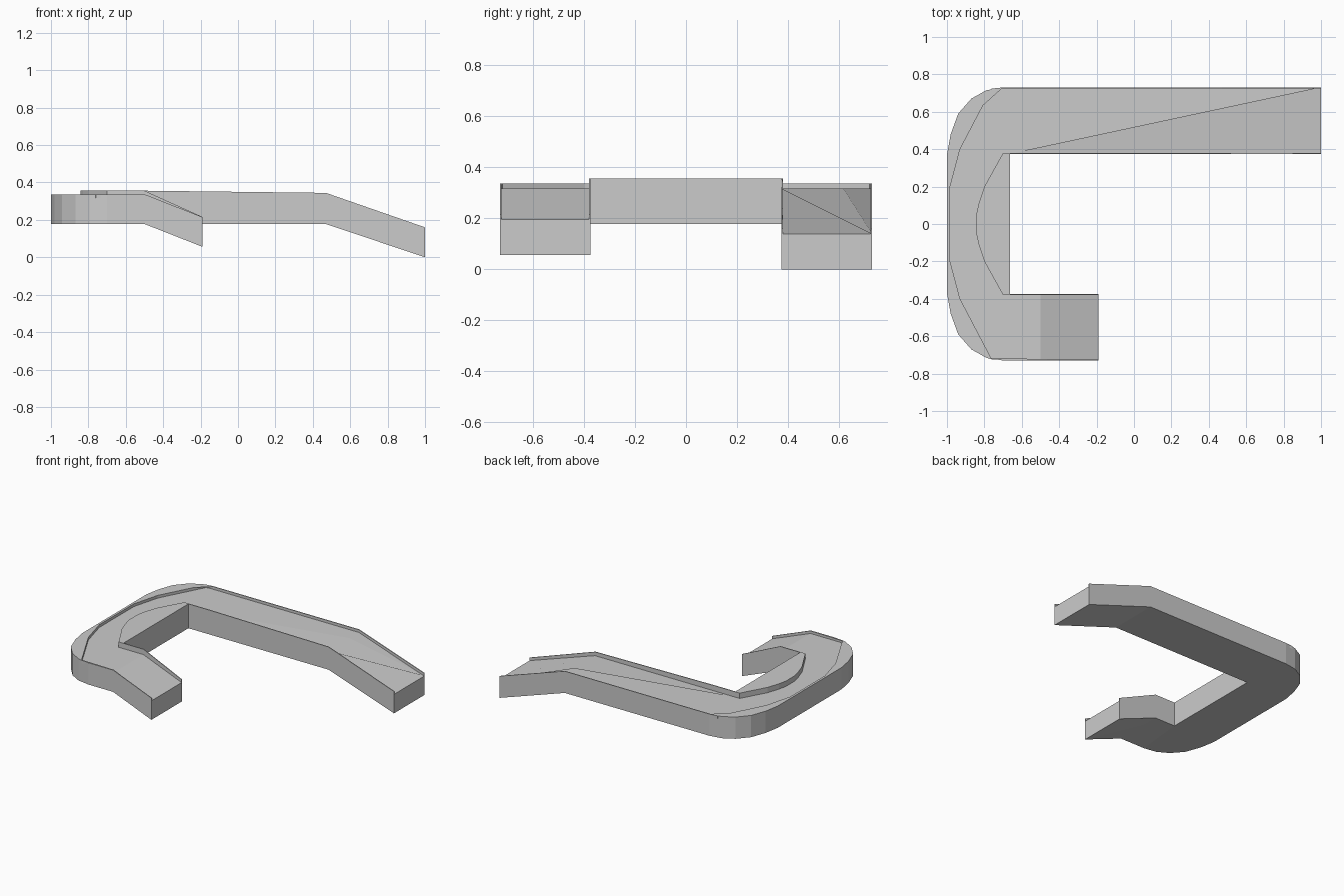
import bpy, bmesh, math

if "Cube" in bpy.data.objects:
    bpy.data.objects.remove(bpy.data.objects["Cube"])

BEND_LONG, END_LONG = 0.47, 1.0
BEND_SHORT, END_SHORT = -0.5, -0.19
IN, OUT, T = 0.374, 0.73, 0.006   # inner edge, outer edge, rail thickness


def drop(x, y):
    """How far the ramp has fallen at this point of the plan."""
    if y > 0:
        return 0.178 * max(0, (x - BEND_LONG) / (END_LONG - BEND_LONG))
    return 0.122 * max(0, (x - BEND_SHORT) / (END_SHORT - BEND_SHORT))


def taper(x, y):
    """Inner rail gets slightly lower toward both ends."""
    end = END_LONG if y > 0 else END_SHORT
    return 0.018 * max(0, (x - BEND_SHORT) / (end - BEND_SHORT))


def mirror_path(half):
    """Half path on +y, continued by its mirror image on -y."""
    return half + [(x, -y) for x, y in reversed(half)]


def slab(name, outline, z0, z1, closed_bottom=True, tapered=False):
    bm = bmesh.new()
    base = bm.faces.new([bm.verts.new((x, y, z0)) for x, y in outline])
    ret = bmesh.ops.extrude_face_region(bm, geom=[base], use_keep_orig=True)
    for v in ret["geom"]:
        if isinstance(v, bmesh.types.BMVert):
            v.co.z = z1
    bmesh.ops.recalc_face_normals(bm, faces=bm.faces[:])
    if not closed_bottom:
        low = [f for f in bm.faces if all(abs(v.co.z - z0) < 1e-5 for v in f.verts)]
        bmesh.ops.delete(bm, geom=low, context='FACES_ONLY')
    bmesh.ops.triangulate(bm, faces=bm.faces[:])
    # cut at the ramp bends, then lower the ramp ends
    for bx in (BEND_LONG, BEND_SHORT):
        bmesh.ops.bisect_plane(bm, geom=bm.verts[:] + bm.edges[:] + bm.faces[:],
                               plane_co=(bx, 0, 0), plane_no=(1, 0, 0), dist=1e-5)
    for v in bm.verts:
        x, y, z = v.co
        if tapered and z > z1 - 1e-4:
            v.co.z -= taper(x, y)
        v.co.z -= drop(x, y)
    bmesh.ops.dissolve_limit(bm, angle_limit=math.radians(0.3),
                             verts=bm.verts[:], edges=bm.edges[:])
    me = bpy.data.meshes.new(name)
    bm.to_mesh(me)
    bm.free()
    ob = bpy.data.objects.new(name, me)
    bpy.context.collection.objects.link(ob)
    return ob


# plan curves around the turn
outer_turn = mirror_path([(-0.70, OUT), (-0.79, 0.715), (-0.87, 0.67), (-0.94, 0.59),
                          (-0.98, 0.48), (-1.0, 0.37)])
kerb_turn = mirror_path([(-0.76, OUT - T), (-0.93, 0.40), (-0.983, 0.20)])
island_turn = mirror_path([(-0.70, IN + T), (-0.80, 0.20), (-0.83, 0.11), (-0.843, 0.05)])
inner_turn = [(-0.663, IN), (-0.663, -IN)]

outer_edge = [(END_LONG, OUT)] + outer_turn + [(END_SHORT, -OUT)]
inner_edge = [(END_LONG, IN)] + inner_turn + [(END_SHORT, -IN)]
kerb_edge = [(END_LONG, OUT - T)] + kerb_turn + [(END_SHORT, -OUT + T)]
island_edge = [(END_LONG, IN + T)] + island_turn + [(END_SHORT, -IN - T)]

# road body
slab("road_deck", outer_edge + inner_edge[::-1], 0.178, 0.317)
# raised outer rail with the wide outer shoulder in the turn
slab("outer_rail", outer_edge + kerb_edge[::-1], 0.317, 0.337, closed_bottom=False)
# raised inner rail with the island in the turn
slab("inner_rail", island_edge + inner_edge[::-1], 0.317, 0.356,
     closed_bottom=False, tapered=True)
